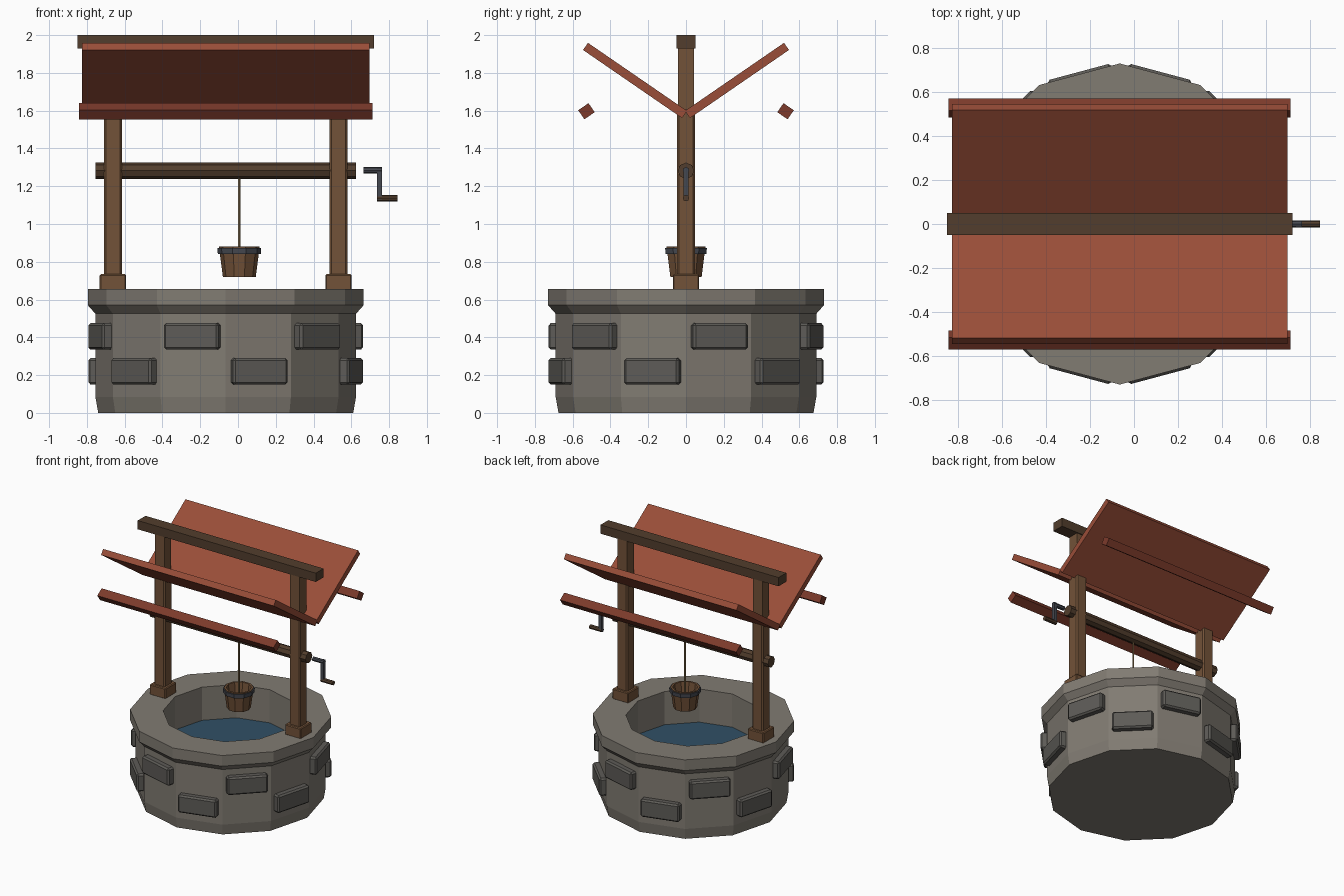
import bpy, bmesh, math
from mathutils import Matrix, Vector

if "Cube" in bpy.data.objects:
    bpy.data.objects.remove(bpy.data.objects["Cube"])

CX = -0.065  # well axis; the crank sticks out on the right


def mat(name, *rgb):
    m = bpy.data.materials.new(name)
    m.diffuse_color = (*rgb, 1)
    m.use_nodes = True
    m.node_tree.nodes["Principled BSDF"].inputs["Base Color"].default_value = m.diffuse_color
    return m


STONE = mat("stone", .22, .20, .17)
DARK_STONE = mat("dark_stone", .11, .105, .095)
WOOD = mat("wood", .17, .085, .04)
DARK_WOOD = mat("dark_wood", .085, .048, .026)
TILE = mat("roof_red", .32, .075, .04)
TRIM = mat("trim_red", .20, .042, .024)
METAL = mat("metal", .06, .065, .08)
WATER = mat("water", .03, .08, .13)
ROPE = mat("rope", .30, .20, .09)


def finish(name, bm, material, matrix=Matrix(), bevel=0):
    bmesh.ops.recalc_face_normals(bm, faces=bm.faces)
    me = bpy.data.meshes.new(name)
    bm.to_mesh(me)
    bm.free()
    me.materials.append(material)
    ob = bpy.data.objects.new(name, me)
    bpy.context.collection.objects.link(ob)
    ob.matrix_world = matrix
    if bevel:
        b = ob.modifiers.new("bevel", 'BEVEL')
        b.width, b.segments = bevel, 1
    return ob


def box(name, size, loc, material, rot=Matrix(), bevel=0):
    bm = bmesh.new()
    bmesh.ops.create_cube(bm, size=1)
    bmesh.ops.scale(bm, vec=size, verts=bm.verts)
    return finish(name, bm, material, Matrix.Translation(loc) @ rot, bevel)


def lathe(name, profile, sides, loc, material, closed=False):
    """Revolve (radius, z) points about z; radius 0 makes a pole."""
    bm = bmesh.new()
    rings = []
    for r, z in profile:
        if r == 0:
            rings.append([bm.verts.new((0, 0, z))] * sides)
        else:
            rings.append([bm.verts.new((r * math.cos(a), r * math.sin(a), z))
                          for a in (math.tau * i / sides for i in range(sides))])
    pairs = list(zip(rings, rings[1:])) + ([(rings[-1], rings[0])] if closed else [])
    for a, b in pairs:
        for i in range(sides):
            j = (i + 1) % sides
            bm.faces.new(list(dict.fromkeys((a[i], a[j], b[j], b[i]))))
    return finish(name, bm, material, Matrix.Translation(loc))


def rod(name, p, q, r, sides, material):
    p, q = Vector(p), Vector(q)
    d = q - p
    bm = bmesh.new()
    bmesh.ops.create_cone(bm, cap_ends=True, segments=sides, radius1=r, radius2=r, depth=d.length)
    m = Matrix.Translation((p + q) / 2) @ d.to_track_quat('Z', 'Y').to_matrix().to_4x4()
    return finish(name, bm, material, m)


# Stone ring with rim and hollow, water inside
lathe("well_wall", [(0, 0), (.675, 0), (.69, .085), (.69, .525), (.73, .57), (.73, .655),
                    (.49, .655), (.49, .2), (0, .2)], 12, (CX, 0, 0), STONE)
lathe("water", [(0, .39), (.492, .39)], 12, (CX, 0, 0), WATER)

# Two staggered rows of raised stones on alternate facets
for row, (start, z) in enumerate(((-75, .22), (-105, .405))):
    for i in range(6):
        rot = Matrix.Rotation(math.radians(start + 60 * i), 4, 'Z')
        pos = Vector((CX, 0, z)) + rot @ Vector((.676, 0, 0))
        box(f"wall_stone_{row}_{i}", (.08, .30, .14), pos, DARK_STONE, rot, .012)

# Posts, feet and upper posts
for side, s in (("left", -1), ("right", 1)):
    x = CX + s * .597
    box(side + "_post_foot", (.14, .14, .085), (x, 0, .692), WOOD, bevel=.006)
    box(side + "_post", (.096, .096, .96), (x, 0, 1.13), WOOD, bevel=.01)
    box(side + "_upper_post", (.084, .084, .36), (x, 0, 1.76), WOOD)

# Ridge beam, roof panels sloping in to the middle, loose eave rails
box("ridge_beam", (1.572, .098, .07), (CX, 0, 1.965), DARK_WOOD)
for side, s in (("front", -1), ("back", 1)):
    tilt = math.radians(34.5) * s
    box(side + "_roof_panel", (1.524, .636, .046), (CX, s * .27, 1.76), TILE,
        Matrix.Rotation(tilt, 4, 'X'))
    box(side + "_eave_rail", (1.555, .066, .058), (CX, s * .527, 1.597), TRIM,
        Matrix.Rotation(-tilt, 4, 'X'))

# Axle and crank
rod("axle", (-.754, 0, 1.282), (.626, 0, 1.282), .043, 8, DARK_WOOD)
rod("crank_shaft", (.665, 0, 1.284), (.763, 0, 1.284), .017, 8, METAL)
box("crank_arm", (.027, .027, .17), (.75, 0, 1.212), METAL)
rod("crank_handle", (.737, 0, 1.137), (.845, 0, 1.137), .017, 8, DARK_WOOD)

# Rope and bucket
BX = .007
rod("rope", (BX, 0, .74), (BX, 0, 1.27), .007, 6, ROPE)
lathe("bucket", [(0, .72), (.087, .72), (.108, .88), (.092, .88), (.074, .74), (0, .74)],
      10, (BX, 0, 0), WOOD)
lathe("bucket_band", [(.102, .842), (.114, .842), (.116, .873), (.105, .873)],
      10, (BX, 0, 0), METAL, closed=True)
